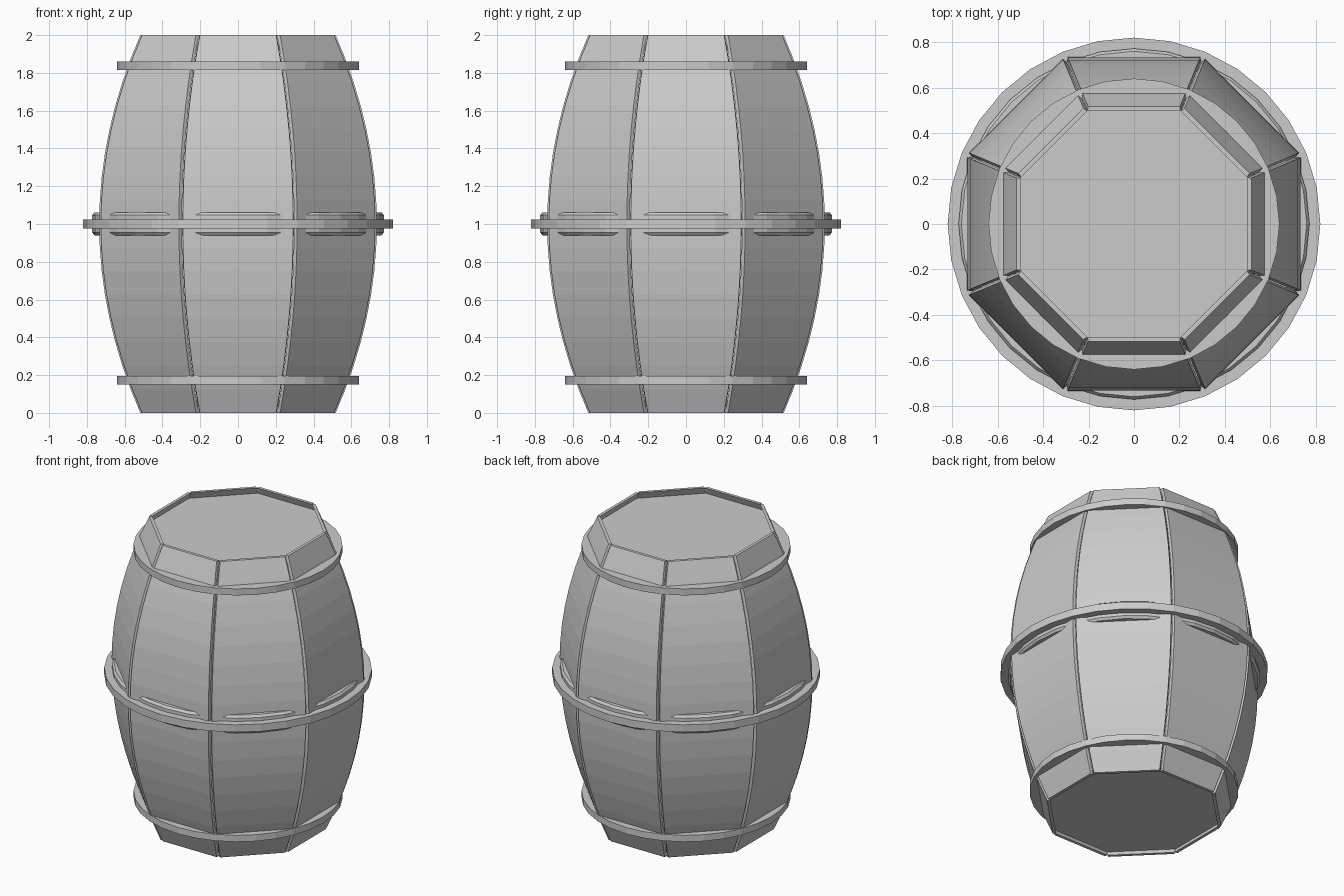
import bpy, bmesh
from math import sin, cos, tan, pi

if "Cube" in bpy.data.objects:
    bpy.data.objects.remove(bpy.data.objects["Cube"])

SIDES = 8
STEPS = 16
THICK = 0.02
T = tan(pi / SIDES)


def bulge(z):
    # apothem of the octagonal barrel at height z
    return 0.735 - 0.218 * (z - 1) ** 2


def make_object(name, bm):
    bmesh.ops.recalc_face_normals(bm, faces=bm.faces)
    mesh = bpy.data.meshes.new(name)
    bm.to_mesh(mesh)
    bm.free()
    obj = bpy.data.objects.new(name, mesh)
    bpy.context.collection.objects.link(obj)
    return obj


def loft(bm, rings, closed):
    # skin quads between successive closed rings of vertices
    n = len(rings[0])
    pairs = list(zip(rings, rings[1:]))
    if closed:
        pairs.append((rings[-1], rings[0]))
    for a, b in pairs:
        for i in range(n):
            j = (i + 1) % n
            bm.faces.new((a[i], a[j], b[j], b[i]))


def stave(index):
    bm = bmesh.new()
    rings = []
    for k in range(STEPS + 1):
        z = 2 * k / STEPS
        r = bulge(z)
        inner = r - THICK
        w_out, w_in = r * T - 0.012, inner * T - 0.001
        rings.append([bm.verts.new((x, y, z)) for x, y in
                      ((-w_out, -r), (w_out, -r), (w_in, -inner), (-w_in, -inner))])
    loft(bm, rings, False)
    bm.faces.new(rings[0])
    bm.faces.new(rings[-1])
    obj = make_object(f"stave_{index + 1}", bm)
    obj.rotation_euler.z = index * 2 * pi / SIDES


def hoop(name, profile, sides=32):
    # revolve a closed (radius, z) profile
    bm = bmesh.new()
    rings = []
    for i in range(sides):
        a = 2 * pi * i / sides
        rings.append([bm.verts.new((r * cos(a), r * sin(a), z)) for r, z in profile])
    loft(bm, rings, True)
    make_object(name, bm)


def head(name, z0, z1):
    # octagonal end board fitted inside the staves
    bm = bmesh.new()
    rings = []
    for z in (z0, z1):
        r = (bulge(z) - THICK * 0.9) / cos(pi / SIDES)
        rings.append([bm.verts.new((r * cos(a), r * sin(a), z)) for a in
                      ((i + 0.5) * 2 * pi / SIDES for i in range(SIDES))])
    loft(bm, rings, False)
    bm.faces.new(rings[0])
    bm.faces.new(rings[-1])
    make_object(name, bm)


# Curved staves
for s in range(SIDES):
    stave(s)

# Recessed end boards
head("top_head", 1.92, 1.955)
head("bottom_head", 0.03, 0.065)

# End hoops
for label, z in (("upper_hoop", 1.838), ("lower_hoop", 0.172)):
    hoop(label, [(0.575, z - 0.022), (0.64, z - 0.022), (0.64, z + 0.022), (0.575, z + 0.022)])

# Middle hoop and the bevelled band beneath it
hoop("middle_hoop", [(0.73, 0.975), (0.82, 0.975), (0.82, 1.025), (0.73, 1.025)])
hoop("middle_band", [(0.725, 0.94), (0.76, 0.94), (0.772, 0.955),
                     (0.772, 1.047), (0.76, 1.062), (0.725, 1.062)])
